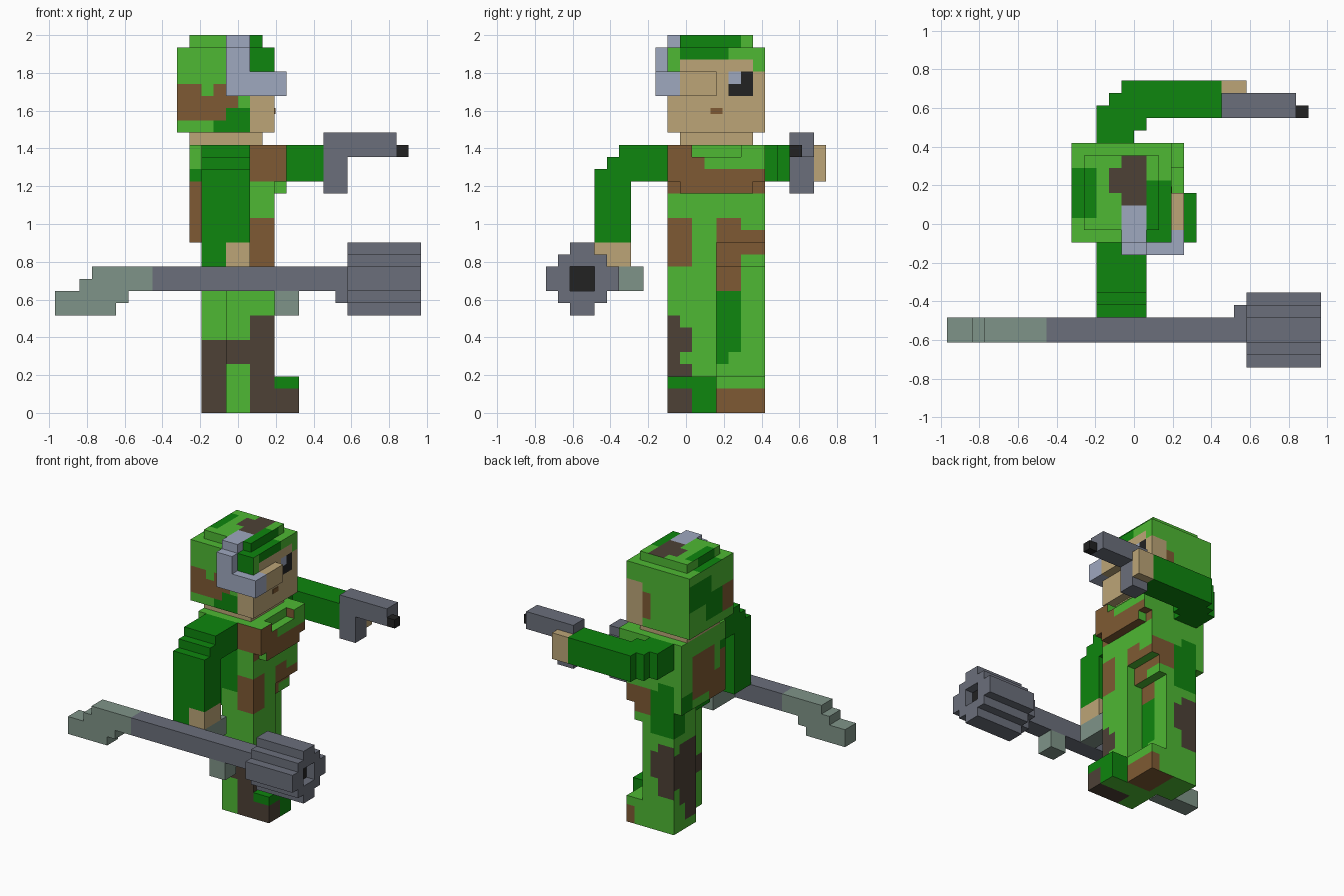
import bpy, bmesh, math
from mathutils import Vector

if "Cube" in bpy.data.objects:
    bpy.data.objects.remove(bpy.data.objects["Cube"])

U = 2 / 31          # size of one block
MID_Y = 11.5        # block rows are counted from the right-hand side


def material(name, rgb):
    lin = [((c / 255 + 0.055) / 1.055) ** 2.4 if c > 10 else c / 3295 for c in rgb] + [1]
    m = bpy.data.materials.new(name)
    m.use_nodes = True
    m.diffuse_color = lin
    bsdf = m.node_tree.nodes["Principled BSDF"]
    bsdf.inputs["Base Color"].default_value = lin
    bsdf.inputs["Roughness"].default_value = 0.9
    return m


L, D, T, B, K, G, S, P, X = range(9)
MATS = [material(n, c) for n, c in (
    ("light green", (78, 184, 51)), ("dark green", (14, 134, 14)),
    ("skin tan", (188, 165, 119)), ("brown", (126, 90, 51)),
    ("dark brown", (77, 65, 54)), ("gun grey", (107, 111, 123)),
    ("pale blue grey", (159, 168, 191)), ("grey green", (127, 148, 136)),
    ("black", (34, 34, 34)))]

DIRS = {"+x": (0, 1), "-x": (0, -1), "+y": (1, 1), "-y": (1, -1), "+z": (2, 1), "-z": (2, -1)}


def cells(boxes):
    return {(x, y, z) for x0, x1, y0, y1, z0, z1 in boxes
            for x in range(x0, x1) for y in range(y0, y1) for z in range(z0, z1)}


def solid(name, base, boxes, paint=None, cut=()):
    """Block solid from boxes (x0,x1,y0,y1,z0,z1); paint maps a direction
    to patches (a0,a1,b0,b1,colour) over the two other axes."""
    filled = cells(boxes) - cells(cut)
    bm = bmesh.new()
    verts = {}
    for c in sorted(filled):
        for d, (ax, sg) in DIRS.items():
            n = list(c)
            n[ax] += sg
            if tuple(n) in filled:
                continue
            a, b = [i for i in range(3) if i != ax]
            ring = []
            for da, db in ((0, 0), (1, 0), (1, 1), (0, 1)):
                p = list(c)
                p[ax] += sg > 0
                p[a] += da
                p[b] += db
                p = tuple(p)
                if p not in verts:
                    verts[p] = bm.verts.new((p[0] * U, (p[1] - MID_Y) * U, p[2] * U))
                ring.append(verts[p])
            if (sg > 0) == (ax == 1):
                ring.reverse()
            f = bm.faces.new(ring)
            f.material_index = base
            for a0, a1, b0, b1, col in (paint or {}).get(d, ()):
                if a0 <= c[a] < a1 and b0 <= c[b] < b1:
                    f.material_index = col
    # merge flat regions of one colour
    bmesh.ops.dissolve_limit(bm, angle_limit=0.01, verts=bm.verts, edges=bm.edges,
                             delimit={"MATERIAL"})
    finish(name, bm)


def finish(name, bm):
    me = bpy.data.meshes.new(name)
    bm.to_mesh(me)
    bm.free()
    for m in MATS:
        me.materials.append(m)
    ob = bpy.data.objects.new(name, me)
    bpy.context.collection.objects.link(ob)
    return ob


# Legs, in a walking pose
solid("right_leg", L, [(-1, 3, 10, 14, 3, 12), (-2, 3, 10, 14, 12, 14)], {
    "-y": [(1, 3, 3, 8, K), (-1, 1, 4, 6, K), (1, 3, 12, 14, B), (-2, -1, 12, 14, D)],
    "+x": [(10, 11, 3, 8, K), (11, 12, 3, 4, K), (11, 12, 5, 7, K), (10, 12, 12, 14, B)],
    "-x": [(10, 12, 4, 6, K), (10, 14, 12, 14, D)]})
solid("right_foot", L, [(-1, 5, 10, 14, 0, 3)], {
    "-y": [(1, 5, 0, 2, K), (1, 3, 2, 3, K), (3, 5, 2, 3, D)],
    "+x": [(10, 14, 0, 3, D), (10, 12, 0, 2, K)],
    "+y": [(3, 5, 0, 3, D)], "+z": [(3, 5, 10, 14, D)], "-z": [(1, 5, 10, 12, K)]})
solid("left_leg", L, [(-3, 1, 14, 18, 3, 12), (-3, 2, 14, 18, 12, 14)], {
    "-y": [(-3, -1, 3, 6, K), (-3, -1, 11, 14, D)],
    "+x": [(14, 16, 10, 14, B), (16, 18, 13, 14, B), (14, 16, 4, 10, D), (15, 16, 3, 5, L)],
    "+y": [(-3, -1, 4, 10, K), (-1, 0, 6, 9, K), (-3, 0, 11, 14, D), (0, 2, 13, 14, B)],
    "-x": [(14, 17, 3, 10, K), (17, 18, 5, 9, K), (16, 18, 11, 14, D)]})
solid("left_foot", L, [(-3, 3, 14, 18, 0, 3)], {
    "-y": [(-3, -1, 0, 3, K)], "+x": [(14, 18, 0, 2, B)], "+y": [(2, 3, 0, 2, B)],
    "-x": [(14, 16, 1, 3, K)], "-z": [(0, 3, 14, 18, B)]})

# Torso with raised chest and collar notch
solid("torso", L,
      [(-4, 3, 10, 18, 14, 22), (3, 4, 10, 18, 19, 22), (3, 4, 11, 17, 18, 19)], {
          "-y": [(-4, -3, 14, 19, B), (-4, -3, 19, 20, D), (-3, 1, 14, 22, D),
                 (1, 4, 19, 22, B), (1, 3, 14, 16, B)],
          "+x": [(10, 18, 18, 20, B), (10, 13, 20, 22, B), (10, 12, 14, 16, B),
                 (14, 16, 14, 16, B), (16, 18, 14, 15, B), (12, 16, 21, 22, L)],
          "+y": [(0, 3, 14, 16, B), (-3, 0, 14, 17, D), (-1, 0, 16, 17, L)],
          "-x": [(12, 16, 15, 20, B), (11, 13, 14, 17, B), (10, 11, 14, 19, B),
                 (16, 18, 14, 16, D), (10, 11, 19, 20, D)],
          "-z": [(3, 4, 10, 18, B)]},
      cut=[(3, 4, 12, 16, 21, 22)])
solid("neck", T, [(-4, 2, 11, 17, 22, 23)])

# Head and helmet
solid("head", L, [(-5, 3, 10, 18, 23, 30)], {
    "+x": [(11, 15, 28, 30, D), (10, 18, 23, 28, T), (11, 17, 28, 29, T),
           (15, 17, 26, 28, X), (15, 16, 27, 28, S)],
    "-y": [(-5, -1, 24, 27, B), (-1, 0, 25, 26, B), (-3, -2, 26, 27, L),
           (-2, 1, 23, 25, D), (-5, -2, 23, 24, L), (-2, -1, 24, 25, B),
           (1, 3, 23, 28, T), (1, 3, 28, 30, D)],
    "+y": [(1, 3, 23, 28, T), (0, 1, 24, 27, B)],
    "-x": [(14, 18, 26, 29, D), (12, 15, 24, 27, D), (10, 12, 24, 27, B)],
    "+z": [(-5, -4, 12, 16, D), (1, 3, 10, 15, D)],
    "-z": [(1, 3, 10, 18, T)]})
solid("helmet_crown", L, [(-4, 2, 11, 17, 30, 31)], {
    "+x": [(11, 16, 30, 31, D)], "-y": [(1, 2, 30, 31, D)],
    "-x": [(12, 15, 30, 31, D)],
    "+z": [(-4, -3, 12, 16, D), (-2, 1, 14, 15, K), (-1, 1, 14, 17, K),
           (-2, 1, 13, 14, L), (-1, 1, 13, 14, K), (-1, 1, 11, 13, S),
           (1, 2, 11, 15, D), (-2, -1, 15, 16, K)]})
solid("visor_frame", S, [(-1, 1, 9, 10, 26, 30), (-1, 4, 9, 10, 26, 28),
                         (3, 4, 10, 11, 26, 28), (-1, 1, 9, 11, 30, 31)],
      cut=[(-1, 1, 9, 10, 30, 31)])
solid("face_pad", T, [(3, 4, 11, 14, 26, 28)])

# Mouth plate
bm = bmesh.new()
bmesh.ops.create_cube(bm, size=1)
bmesh.ops.scale(bm, vec=Vector((0.008, 0.065, 0.033)), verts=bm.verts)
bmesh.ops.translate(bm, vec=Vector((3 * U, 2.5 * U, 1.598)), verts=bm.verts)
for f in bm.faces:
    f.material_index = B
finish("mouth", bm)

# Right arm, bent down to the heavy gun
solid("right_arm", D, [(-3, 1, 6, 10, 19, 22), (-3, 1, 5, 7, 14, 21), (-3, 1, 4, 7, 14, 20),
                       (-3, -1, 4, 7, 12, 14)])
solid("right_hand", T, [(-1, 1, 4, 7, 12, 14)])

# Left arm, sweeping forward
solid("left_arm", D, [(-3, 0, 18, 21, 19, 22), (-2, 1, 19, 22, 19, 22),
                      (-1, 7, 20, 23, 19, 22)])
solid("left_hand", T, [(7, 9, 22, 23, 19, 22)])

# Pistol
solid("pistol", G, [(7, 13, 20, 22, 21, 23), (7, 9, 20, 22, 18, 21)])
solid("pistol_muzzle", X, [(13, 14, 20, 21, 21, 22)])

# Heavy gun
solid("heavy_gun_body", G, [(-7, 9, 2, 4, 10, 12), (8, 9, 2, 4, 9, 10), (8, 9, 4, 5, 10, 12)])
solid("heavy_gun_drum", G, [(9, 15, 2, 4, 8, 14), (9, 15, 1, 5, 9, 13), (9, 15, 0, 6, 10, 12)],
      {"+x": [(2, 4, 10, 12, X)]}, cut=[(14, 15, 2, 4, 10, 12)])
# restore a grey muzzle ring around the dark bore: only the recessed floor is black
solid("heavy_gun_stock", P, [(-12, -7, 2, 4, 10, 12), (-13, -9, 2, 4, 9, 11),
                             (-15, -10, 2, 4, 8, 10)])
solid("heavy_gun_side_grip", P, [(-1, 1, 4, 8, 10, 12)])
solid("heavy_gun_front_grip", P, [(3, 5, 2, 4, 8, 10)])
